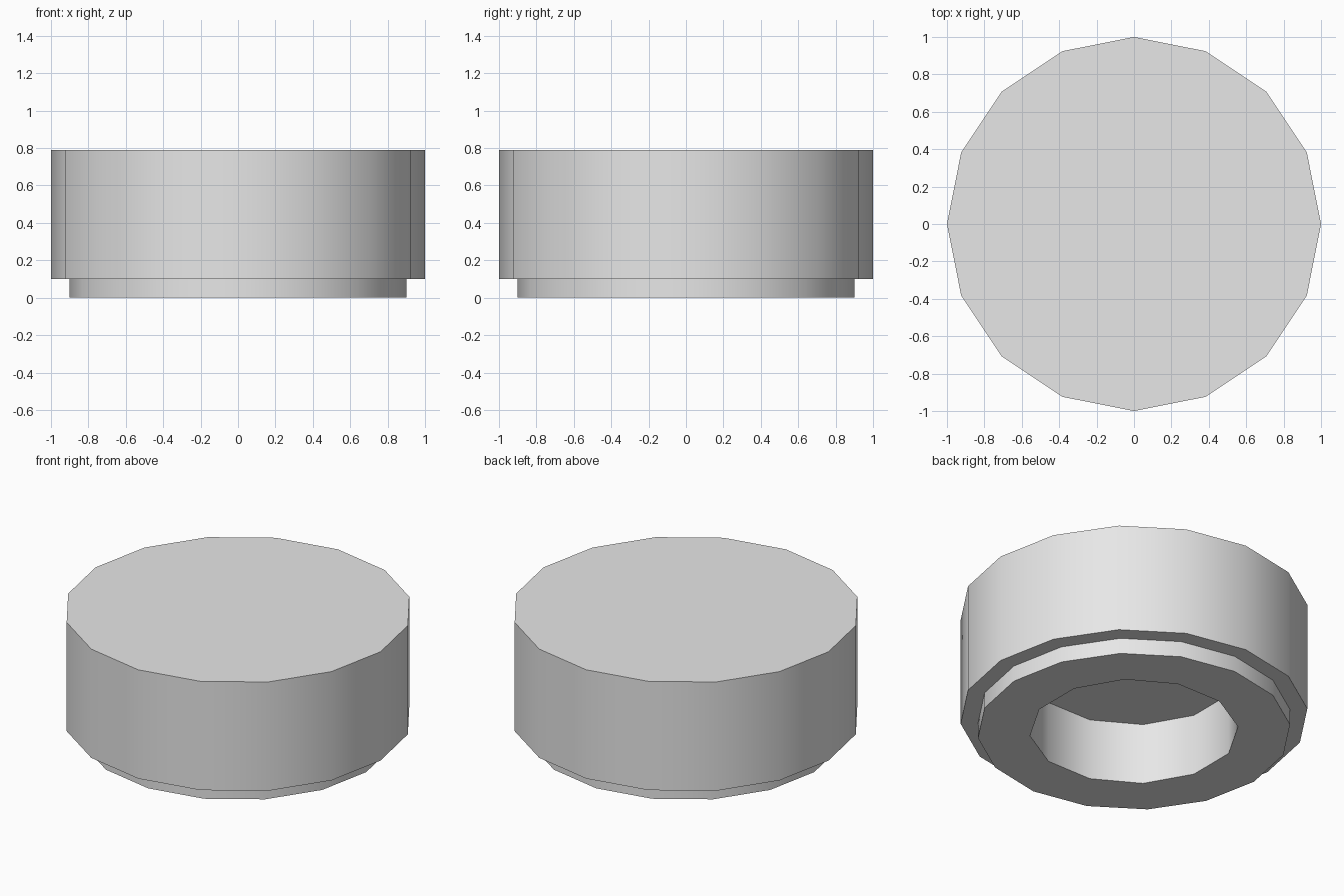
import bpy, bmesh, math

if "Cube" in bpy.data.objects:
    bpy.data.objects.remove(bpy.data.objects["Cube"])

SIDES, HOLE_SIDES = 16, 12


def ring(bm, radius, z, sides, offset=0.0):
    """Closed polygon ring: returns its vertices."""
    return [bm.verts.new((radius * math.cos(offset + math.tau * i / sides),
                          radius * math.sin(offset + math.tau * i / sides), z))
            for i in range(sides)]


def bridge(bm, a, b):
    """Quad wall between two rings with equal vertex counts."""
    n = len(a)
    for i in range(n):
        j = (i + 1) % n
        bm.faces.new((a[i], a[j], b[j], b[i]))


def loop_edges(bm, verts):
    return [bm.edges.get((v, verts[(i + 1) % len(verts)])) for i, v in enumerate(verts)]


bm = bmesh.new()

# Outer shell: flat lid, tall wall, step, and narrower foot
top = ring(bm, 1.0, 0.79, SIDES)
rim = ring(bm, 1.0, 0.10, SIDES)
step = ring(bm, 0.9, 0.10, SIDES)
foot = ring(bm, 0.9, 0.0, SIDES)
bm.faces.new(top)
for a, b in ((top, rim), (rim, step), (step, foot)):
    bridge(bm, a, b)

# Blind socket in the underside
turn = math.pi / HOLE_SIDES
mouth = ring(bm, 0.6, 0.0, HOLE_SIDES, turn)
ceiling = ring(bm, 0.6, 0.39, HOLE_SIDES, turn)
bridge(bm, mouth, ceiling)
bm.faces.new(ceiling)

# Flat underside between foot and socket
bmesh.ops.triangle_fill(bm, use_beauty=True, normal=(0, 0, -1),
                        edges=loop_edges(bm, foot) + loop_edges(bm, mouth))
bmesh.ops.recalc_face_normals(bm, faces=bm.faces)

mesh = bpy.data.meshes.new("round_cap")
bm.to_mesh(mesh)
bm.free()

grey = bpy.data.materials.new("light_grey")
grey.diffuse_color = (0.8, 0.8, 0.8, 1.0)
grey.use_nodes = True
grey.node_tree.nodes["Principled BSDF"].inputs["Base Color"].default_value = grey.diffuse_color
mesh.materials.append(grey)

cap = bpy.data.objects.new("round_cap", mesh)
bpy.context.collection.objects.link(cap)
bpy.context.view_layer.objects.active = cap
cap.select_set(True)
bpy.ops.object.shade_smooth_by_angle(angle=math.radians(35))
